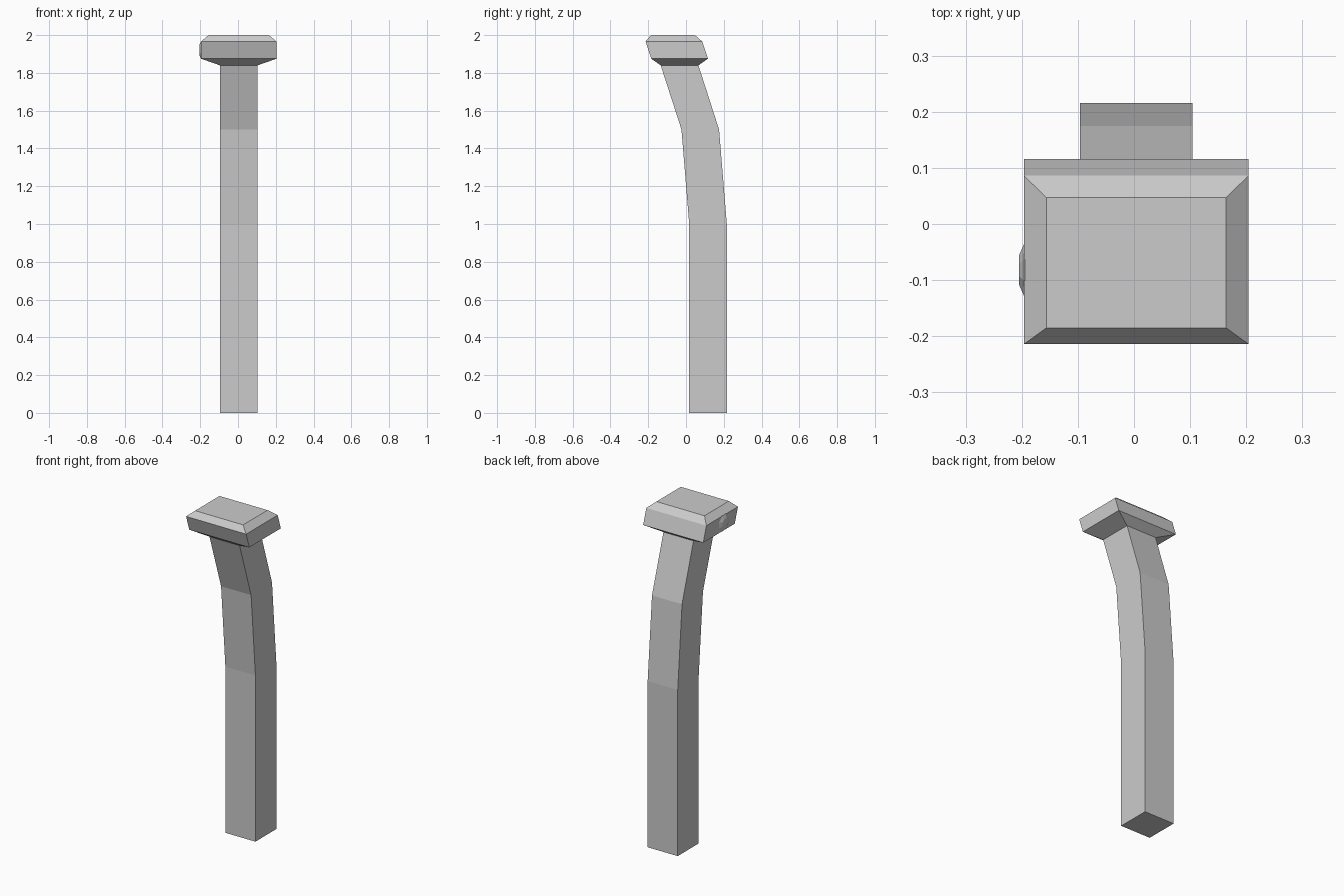
import bpy, bmesh
from math import pi, cos, sin

if "Cube" in bpy.data.objects:
    bpy.data.objects.remove(bpy.data.objects["Cube"])


def loft(name, rings):
    """Skin a stack of equal-sized point rings and cap both ends."""
    bm = bmesh.new()
    loops = [[bm.verts.new(p) for p in ring] for ring in rings]
    for a, b in zip(loops, loops[1:]):
        for i in range(len(a)):
            j = (i + 1) % len(a)
            bm.faces.new((a[i], a[j], b[j], b[i]))
    bm.faces.new(loops[0])
    bm.faces.new(loops[-1])
    bmesh.ops.recalc_face_normals(bm, faces=bm.faces)
    mesh = bpy.data.meshes.new(name)
    bm.to_mesh(mesh)
    bm.free()
    obj = bpy.data.objects.new(name, mesh)
    bpy.context.collection.objects.link(obj)
    return obj


CX = 0.004  # post sits slightly right because of the side knob


def rect(half_w, y0, y1, z):
    return [(CX - half_w, y0, z), (CX + half_w, y0, z),
            (CX + half_w, y1, z), (CX - half_w, y1, z)]


# Bent square post flaring into a chamfered head: half width, y front, y back, z
sections = [
    (0.10, 0.017, 0.216, 0.0),
    (0.10, 0.017, 0.216, 1.0),
    (0.10, -0.024, 0.175, 1.5),
    (0.10, -0.134, 0.066, 1.84),
    (0.20, -0.184, 0.116, 1.875),
    (0.20, -0.214, 0.086, 1.966),
    (0.16, -0.185, 0.047, 2.0),
]
loft("bent_post_with_head", [rect(*s) for s in sections])


def octagon(x, r):
    return [(x, -0.082 + r * cos(pi / 8 + k * pi / 4),
             1.921 + r * sin(pi / 8 + k * pi / 4)) for k in range(8)]


# Shallow faceted knob on the left side of the head
loft("side_knob", [octagon(-0.19, 0.05), octagon(-0.196, 0.05),
                   octagon(-0.205, 0.028)])
